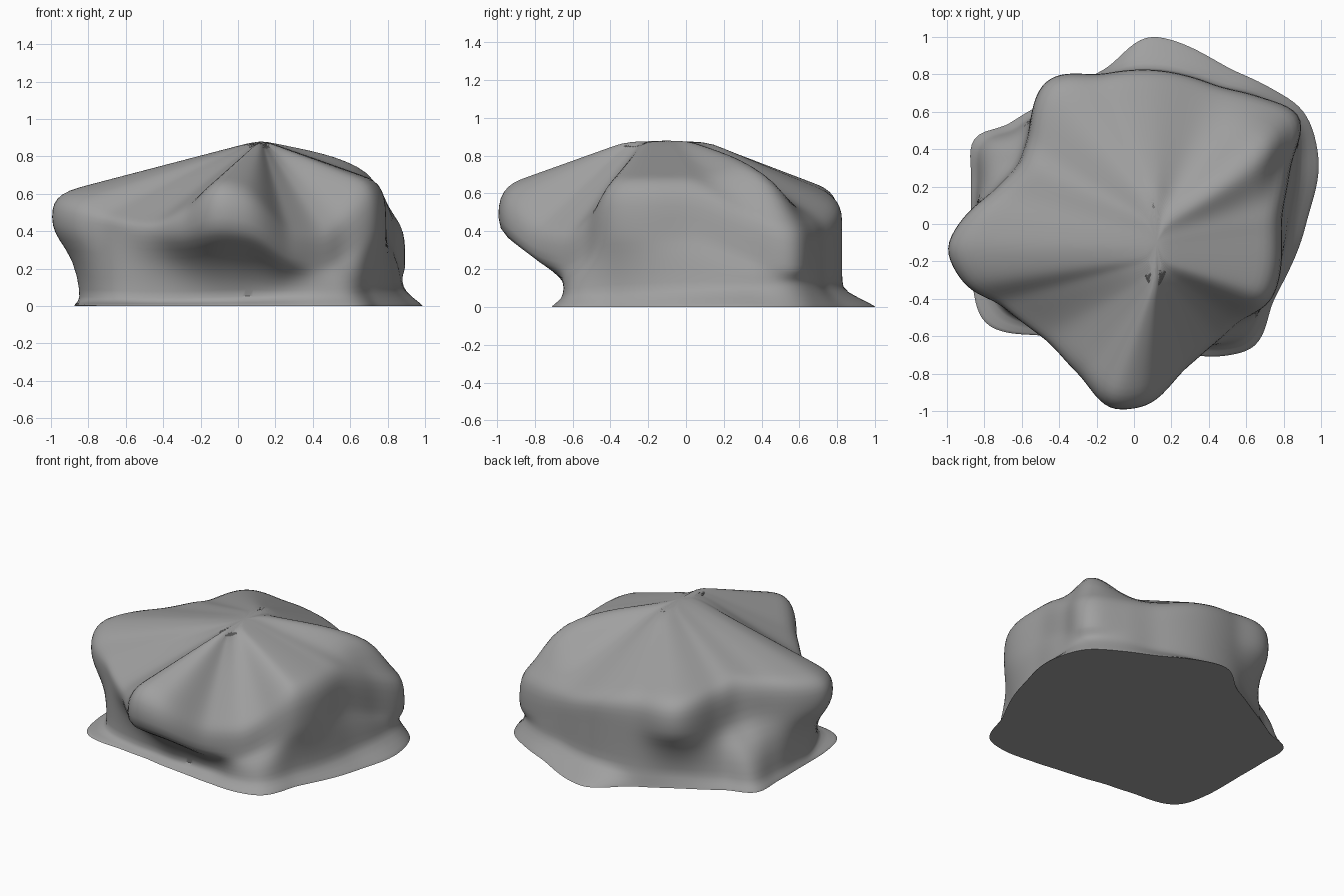
import bpy, bmesh, math
from mathutils import Vector

if "Cube" in bpy.data.objects:
    bpy.data.objects.remove(bpy.data.objects["Cube"])

# Spoke profiles: angle, base radius, foot radius, widest radius, wall-top z, shoulder z
SPOKES = [
    (0, .92, .83, .79, .40, .66), (20, 1.05, .93, .89, .28, .55),
    (33, 1.09, 1.02, 1.06, .20, .46), (45, 1.03, .96, .96, .22, .46),
    (60, .975, .86, .86, .30, .48), (84, 1.01, .83, .83, .40, .56),
    (101, .84, .81, .82, .42, .60), (120, .80, .77, .90, .42, .62),
    (142, .86, .81, .73, .38, .63), (152, .975, .92, .70, .38, .65),
    (165, .90, .86, .76, .42, .63), (180, .87, .84, .94, .42, .61),
    (188, .88, .85, 1.01, .43, .60), (200, .92, .84, .96, .42, .57),
    (212, .96, .83, .83, .41, .50),
    (232, .76, .69, .78, .37, .46), (250, .67, .61, .86, .37, .52),
    (264, .66, .60, 1.0, .41, .65), (273, .67, .60, .98, .39, .62),
    (290, .74, .66, .82, .25, .44), (305, .86, .79, .77, .22, .42),
    (315, .92, .85, .765, .26, .48), (332, .85, .80, .84, .40, .66),
]
N = 96


def slope(i, c):
    """Monotone tangent at control spoke i for column c (periodic)."""
    n = len(SPOKES)
    p, q, r = SPOKES[(i - 1) % n], SPOKES[i % n], SPOKES[(i + 1) % n]
    a = (q[c] - p[c]) / ((q[0] - p[0]) % 360)
    b = (r[c] - q[c]) / ((r[0] - q[0]) % 360)
    return 2 * a * b / (a + b) if a * b > 0 else 0.0


def sample(deg):
    """Smoothly interpolated profile values at an angle."""
    n = len(SPOKES)
    i = max(k for k in range(n) if SPOKES[k][0] <= deg)
    p, q = SPOKES[i], SPOKES[(i + 1) % n]
    h = (q[0] - p[0]) % 360
    t = (deg - p[0]) / h
    return [(2*t**3 - 3*t*t + 1) * p[c] + (t**3 - 2*t*t + t) * h * slope(i, c)
            + (3*t*t - 2*t**3) * q[c] + (t**3 - t*t) * h * slope(i + 1, c)
            for c in range(1, 6)]


def spoke(deg):
    """Points from ground edge, over the wall and shoulder, to the top ridge."""
    rb, rf, rw, zl, zs = sample(deg)
    a = math.radians(deg)
    zf = .055 + .035 * math.cos(a - math.radians(50))
    prof = [(rb, 0), (rb - .003, .008), (rf + .01, zf), (rf, zf + .04),
            (rf + (rw - rf) * .25, zf + (zl - zf) * .55),
            (rf + (rw - rf) * .78, zf + (zl - zf) * .82),
            (rw, zl), (rw, zl + (zs - zl) * .55),
            (rw * .975, zl + (zs - zl) * .85), (rw * .92, zs + .015)]
    pts = [Vector((r * math.cos(a), r * math.sin(a), z)) for r, z in prof]
    s = pts[-1]
    # small oval plateau on the ridge; the rear right lobe bulges upward
    ridge = Vector((.12 + .03 * math.cos(a), -.1 + .2 * math.sin(a), .88))
    bulge = .15 * math.exp(-((deg - 29) / 14) ** 2)
    for t in (.12, .25, .45, .65, .85, 1):
        p = s.lerp(ridge, t)
        p.z += bulge * math.sin(math.pi * t ** .5)
        pts.append(p)
    return pts


# Rock body with flared ground skirt
bm = bmesh.new()
cols = [[bm.verts.new(p) for p in spoke(360 * k / N)] for k in range(N)]
for k in range(N):
    a, b = cols[k], cols[(k + 1) % N]
    for j in range(len(a) - 1):
        bm.faces.new((a[j], b[j], b[j + 1], a[j + 1]))

# Top ridge cap and flat underside
bm.faces.new([c[-1] for c in cols])
bm.faces.new([c[0] for c in reversed(cols)])
crease = bm.edges.layers.float.new("crease_edge")
for k in range(N):
    bm.edges.get((cols[k][0], cols[(k + 1) % N][0]))[crease] = 1.0
bm.normal_update()
mesh = bpy.data.meshes.new("rock")
bm.to_mesh(mesh)
bm.free()
rock = bpy.data.objects.new("rock", mesh)
bpy.context.collection.objects.link(rock)

# Dark grey stone
stone = bpy.data.materials.new("stone")
stone.diffuse_color = (.35, .35, .35, 1)
stone.use_nodes = True
stone.node_tree.nodes["Principled BSDF"].inputs["Base Color"].default_value = stone.diffuse_color
mesh.materials.append(stone)

# Soften the stone surface
sub = rock.modifiers.new("soften", 'SUBSURF')
sub.levels = sub.render_levels = 1
bpy.context.view_layer.objects.active = rock
rock.select_set(True)
bpy.ops.object.modifier_apply(modifier=sub.name)
bpy.ops.object.shade_smooth_by_angle(angle=math.radians(40))
